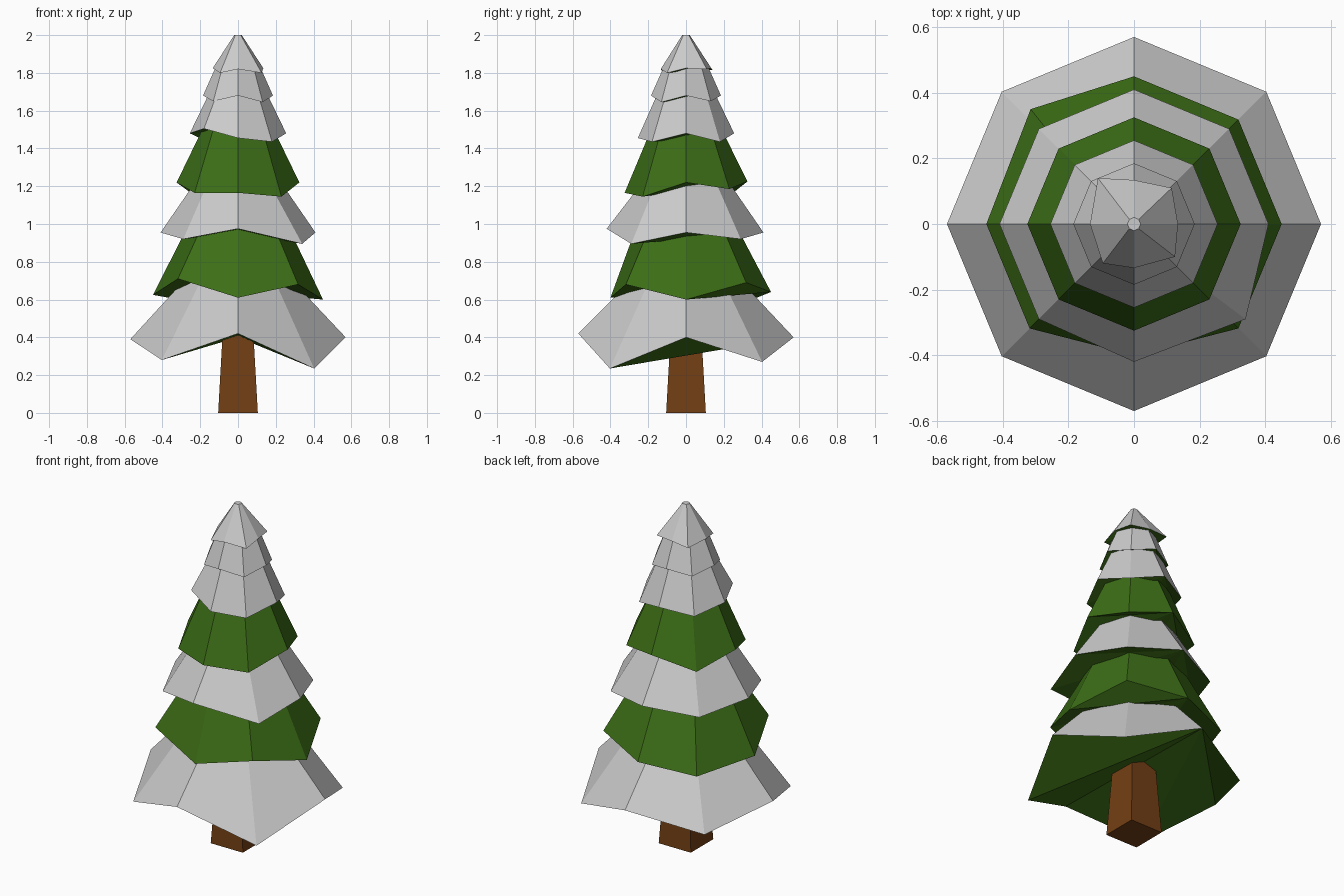
import bpy, bmesh
from math import cos, sin, pi

if "Cube" in bpy.data.objects:
    bpy.data.objects.remove(bpy.data.objects["Cube"])


def material(name, color):
    m = bpy.data.materials.new(name)
    m.diffuse_color = color
    m.use_nodes = True
    m.node_tree.nodes["Principled BSDF"].inputs["Base Color"].default_value = m.diffuse_color
    return m


green = material("needles", (0.045, 0.155, 0.008, 1))
snow = material("snow", (0.8, 0.8, 0.8, 1))
bark = material("bark", (0.17, 0.05, 0.007, 1))


def ring(bm, r, zs, n=8, offset=0.0, moved=None):
    """Ring of n points; zs holds a height per point, moved replaces x, y of some."""
    moved = moved or {}
    verts = []
    for i in range(n):
        a = 2 * pi * i / n + offset
        x, y = moved.get(i, (r * cos(a), r * sin(a)))
        verts.append(bm.verts.new((x, y, zs[i])))
    return verts


def frustum(name, low, high, side_mat, cap_mat):
    """Closed faceted frustum between two rings; the uneven base is a triangle fan."""
    bm = bmesh.new()
    a, b = ring(bm, **low), ring(bm, **high)
    n = len(a)
    for i in range(n):
        j = (i + 1) % n
        bm.faces.new((a[i], a[j], b[j], b[i]))
    bm.faces.new(b)
    for i in range(3, n + 1):
        bm.faces.new((a[2], a[(i + 1) % n], a[i % n])).material_index = 1
    me = bpy.data.meshes.new(name)
    bm.to_mesh(me)
    bm.free()
    me.materials.append(side_mat)
    me.materials.append(cap_mat)
    ob = bpy.data.objects.new(name, me)
    bpy.context.collection.objects.link(ob)
    return ob


# Square tapered trunk
k = 2 ** 0.5
frustum("trunk",
        dict(r=0.105 * k, zs=[0] * 4, n=4, offset=pi / 4),
        dict(r=0.077 * k, zs=[0.5] * 4, n=4, offset=pi / 4), bark, bark)

# Tiers: top colour, rim radius, rim heights (from +x, counter-clockwise),
# upper radius, upper height, uneven rim corners
tiers = [
    (snow, 0.57, (.40, .27, .40, .30, .39, .28, .42, .235), 0.25, 0.74, {}),
    (green, 0.45, (.60, .69, .64, .60, .625, .71, .61, .68), 0.25, 1.02,
     {3: (-.315, .35), 6: (0, -.40)}),
    (snow, 0.41, (.955, .92, .955, .92, .955, .92, .975, .895), 0.20, 1.26,
     {6: (0, -.42), 7: (.34, -.29)}),
    (green, 0.325, (1.22, 1.185, 1.225, 1.15, 1.22, 1.165, 1.165, 1.145), 0.16, 1.56, {}),
    (snow, 0.255, (1.48, 1.435, 1.48, 1.445, 1.48, 1.505, 1.455, 1.435), 0.12, 1.76, {}),
    (snow, 0.185, (1.68, 1.65, 1.68, 1.65, 1.68, 1.65, 1.68, 1.645), 0.105, 1.86, {}),
    (snow, 0.134, (1.825, 1.82, 1.825, 1.815, 1.825, 1.80, 1.82, 1.80), 0.02, 2.0,
     {1: (.115, .11), 3: (-.11, .14), 5: (-.095, -.12), 7: (.125, -.10)}),
]
for i, (mat, r, zs, r_top, z_top, moved) in enumerate(tiers, 1):
    frustum(f"branch_tier_{i}",
            dict(r=r, zs=zs, moved=moved),
            dict(r=r_top, zs=[z_top] * 8), mat, green)
